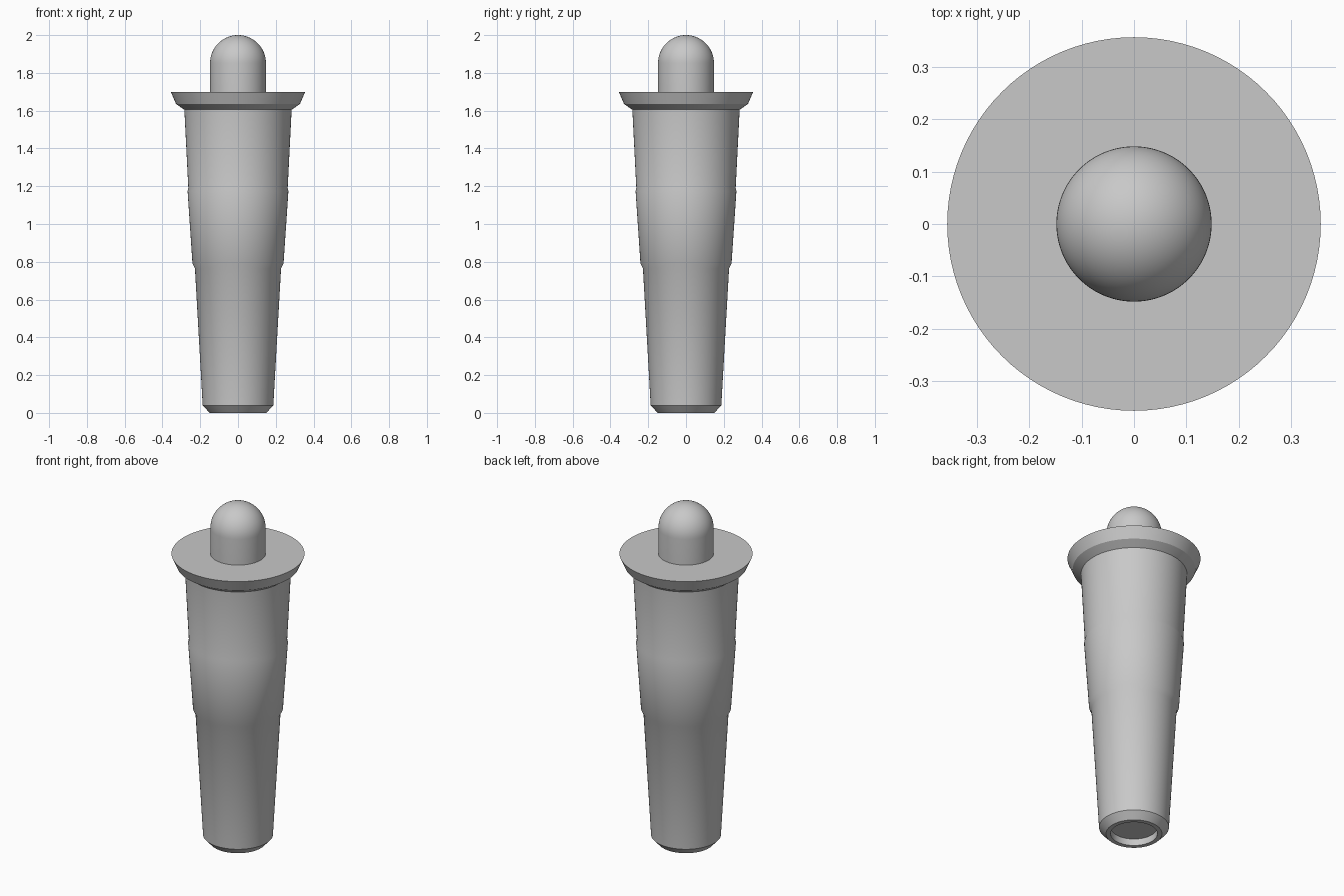
import bpy
import math

cube = bpy.data.objects.get("Cube")
if cube:
    bpy.data.objects.remove(cube, do_unlink=True)

SIDES = 96

grey = bpy.data.materials.new("plain grey")
grey.use_nodes = True
colour = (0.58, 0.58, 0.58, 1)
grey.diffuse_color = colour
grey.node_tree.nodes["Principled BSDF"].inputs["Base Color"].default_value = colour


def lathe(name, profile):
    """Spin a (radius, height) profile, listed bottom to top, around z."""
    verts, faces, rings = [], [], []
    for r, z in profile:
        start = len(verts)
        count = SIDES if r > 0 else 1
        for i in range(count):
            a = math.tau * i / SIDES
            verts.append((r * math.cos(a), r * math.sin(a), z))
        rings.append([start + i % count for i in range(SIDES)])
    for low, high in zip(rings, rings[1:]):
        for i in range(SIDES):
            j = (i + 1) % SIDES
            corners = (low[i], low[j], high[j], high[i])
            faces.append(tuple(dict.fromkeys(corners)))
    mesh = bpy.data.meshes.new(name)
    mesh.from_pydata(verts, [], faces)
    mesh.materials.append(grey)
    obj = bpy.data.objects.new(name, mesh)
    bpy.context.collection.objects.link(obj)
    bpy.ops.object.select_all(action="DESELECT")
    obj.select_set(True)
    bpy.context.view_layer.objects.active = obj
    bpy.ops.object.shade_smooth_by_angle(angle=math.radians(25))
    return obj


# Tapered body: recessed base, chamfered foot, raised middle band, flared flange
lathe("tapered_body", [
    (0, 0.04), (0.125, 0.04), (0.125, 0), (0.15, 0), (0.187, 0.04),
    (0.228, 0.765), (0.241, 0.79), (0.267, 1.175), (0.263, 1.19),
    (0.284, 1.605), (0.328, 1.635), (0.356, 1.70), (0, 1.70),
])

# Round-ended post on top
radius, dome_base, steps = 0.148, 1.852, 16
dome = [(radius * math.cos(t), dome_base + radius * math.sin(t))
        for t in (math.pi / 2 * k / steps for k in range(steps))]
lathe("domed_post", [(0, 1.69), (radius, 1.69)] + dome + [(0, dome_base + radius)])
